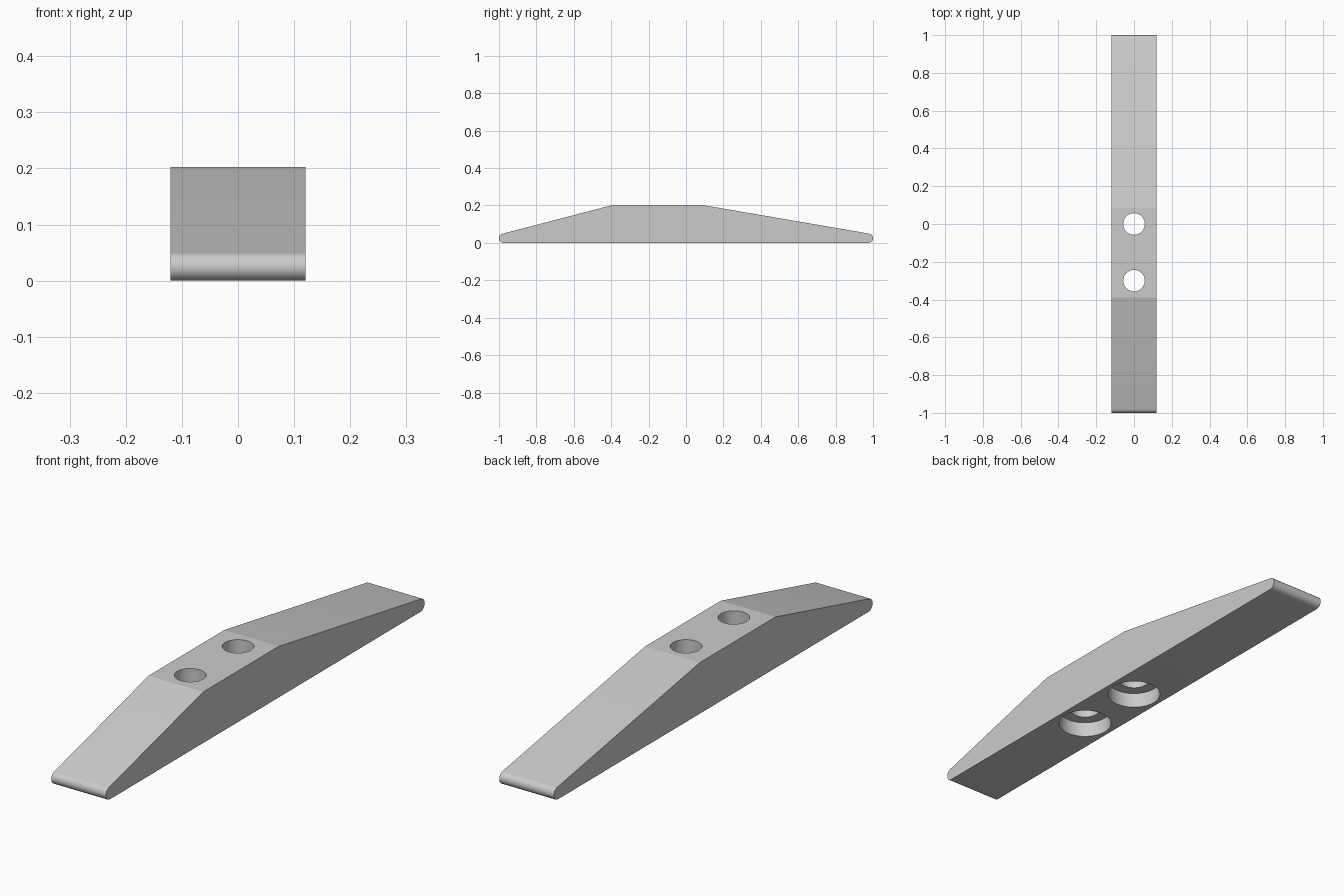
import bpy, bmesh
from math import radians, sin, cos, atan2
from mathutils import Matrix

cube = bpy.data.objects.get("Cube")
if cube:
    bpy.data.objects.remove(cube, do_unlink=True)

HALF_WIDTH, HEIGHT, TIP = 0.12, 0.203, 0.025
FRONT_EDGE, BACK_EDGE = -0.39, 0.085
HOLES = (-0.3, 0.0)

grey = bpy.data.materials.new("grey plastic")
grey.use_nodes = True
colour = (0.6, 0.6, 0.6, 1)
grey.diffuse_color = colour
grey.node_tree.nodes["Principled BSDF"].inputs["Base Color"].default_value = colour


def make_object(name, bm):
    bmesh.ops.recalc_face_normals(bm, faces=bm.faces)
    mesh = bpy.data.meshes.new(name)
    bm.to_mesh(mesh)
    bm.free()
    mesh.materials.append(grey)
    obj = bpy.data.objects.new(name, mesh)
    bpy.context.collection.objects.link(obj)
    return obj


def tip_arc(side, edge, steps=14):
    """Rounded tip, from the underside up to where it meets the slope."""
    slope = atan2(HEIGHT - 2 * TIP, 1 - TIP - abs(edge))
    end = radians(180) - slope
    return [(side * (1 - TIP + TIP * sin(end * i / steps)),
             TIP - TIP * cos(end * i / steps)) for i in range(steps + 1)]


# Body: side profile extruded across the width
profile = tip_arc(1, BACK_EDGE) + [(BACK_EDGE, HEIGHT), (FRONT_EDGE, HEIGHT)]
profile += tip_arc(-1, FRONT_EDGE)[::-1]
bm = bmesh.new()
side = bm.faces.new([bm.verts.new((-HALF_WIDTH, y, z)) for y, z in profile])
extruded = bmesh.ops.extrude_face_region(bm, geom=[side])["geom"]
bmesh.ops.translate(bm, vec=(2 * HALF_WIDTH, 0, 0),
                    verts=[v for v in extruded if isinstance(v, bmesh.types.BMVert)])
body = make_object("tapered_bar", bm)


# Through holes with wide recesses underneath
def cut(name, y, radius, bottom, top):
    bm = bmesh.new()
    bmesh.ops.create_cone(bm, cap_ends=True, segments=64, radius1=radius, radius2=radius,
                          depth=top - bottom,
                          matrix=Matrix.Translation((0, y, (top + bottom) / 2)))
    cutter = make_object(name, bm)
    cutter.hide_render = True
    mod = body.modifiers.new(name, "BOOLEAN")
    mod.operation, mod.solver, mod.object = "DIFFERENCE", "EXACT", cutter
    return cutter


cutters = []
for y in HOLES:
    cutters.append(cut("hole_cutter", y, 0.057, -0.1, 0.3))
    cutters.append(cut("recess_cutter", y, 0.102, -0.1, 0.062))

# Apply the cuts, then drop the cutters
bpy.ops.object.select_all(action="DESELECT")
body.select_set(True)
bpy.context.view_layer.objects.active = body
for name in [m.name for m in body.modifiers]:
    bpy.ops.object.modifier_apply(modifier=name)
for cutter in cutters:
    bpy.data.objects.remove(cutter, do_unlink=True)
bpy.ops.object.shade_smooth_by_angle(angle=radians(20))
# Keep the shallow bends between the top and the slopes crisp
for edge in body.data.edges:
    a, b = (body.data.vertices[i].co for i in edge.vertices)
    if abs(a.x - b.x) > HALF_WIDTH and min(a.z, b.z) > HEIGHT - 0.01:
        edge.use_edge_sharp = True
